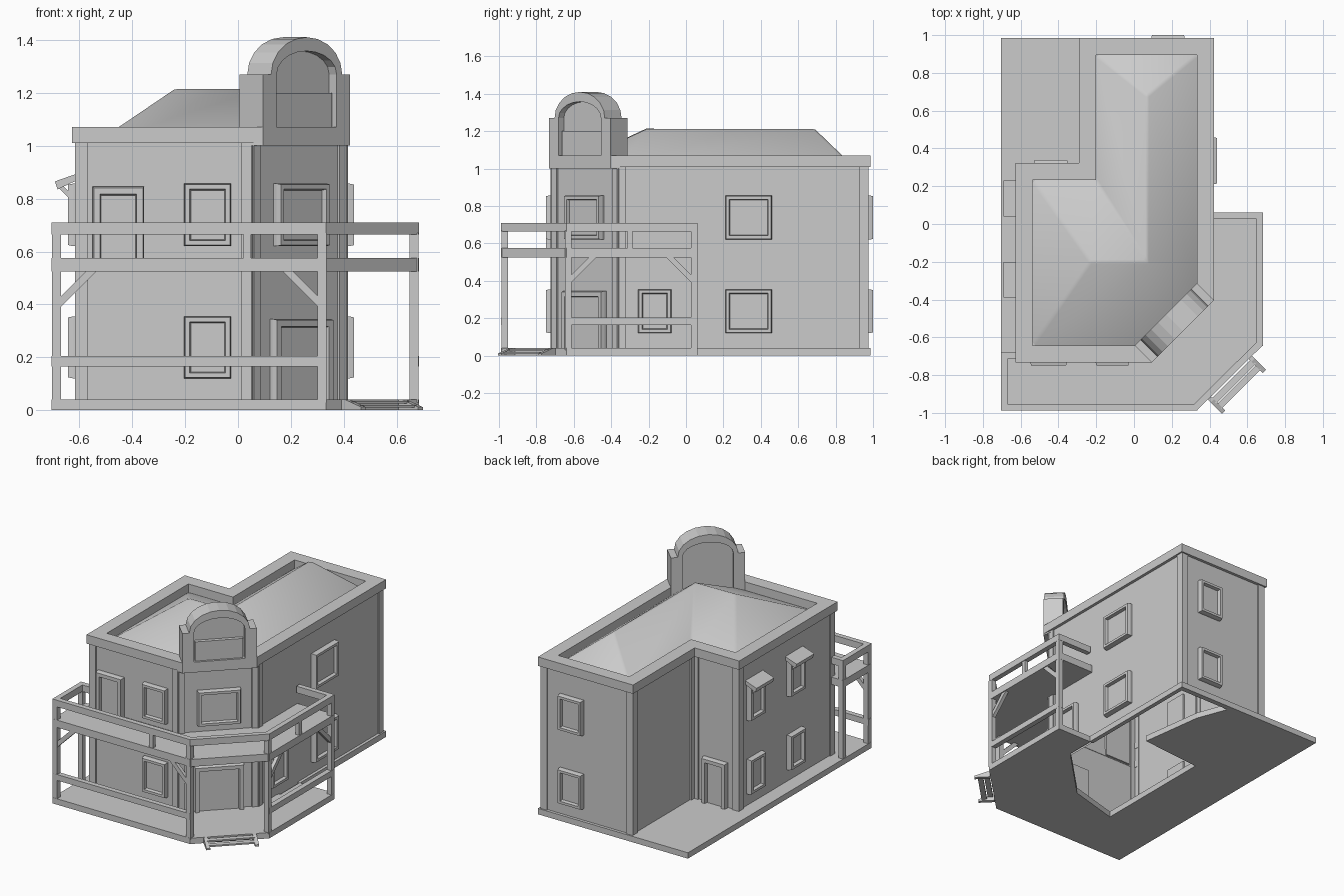
import bpy, bmesh
from math import pi, sin, cos, radians
from mathutils import Matrix, Vector

if "Cube" in bpy.data.objects:
    bpy.data.objects.remove(bpy.data.objects["Cube"])

grey = bpy.data.materials.new("plaster grey")
grey.use_nodes = True
COLOUR = (0.6, 0.6, 0.6, 1)
grey.diffuse_color = COLOUR
grey.node_tree.nodes["Principled BSDF"].inputs["Base Color"].default_value = COLOUR


def finish(name, bm, matrix=None):
    bmesh.ops.recalc_face_normals(bm, faces=bm.faces)
    mesh = bpy.data.meshes.new(name)
    bm.to_mesh(mesh)
    bm.free()
    mesh.materials.append(grey)
    obj = bpy.data.objects.new(name, mesh)
    obj.matrix_world = matrix or Matrix()
    bpy.context.collection.objects.link(obj)
    return obj


def place(x, y, angle):
    """Frame on a wall: local -y points outwards."""
    return Matrix.Translation((x, y, 0)) @ Matrix.Rotation(radians(angle), 4, 'Z')


def prism(name, pts, lo, hi, axis='z', matrix=None, bottom=True):
    """Extrude a 2D outline along z, x or y."""
    bm = bmesh.new()
    put = {'z': lambda a, b, t: (a, b, t), 'y': lambda a, b, t: (a, t, b),
           'x': lambda a, b, t: (t, a, b)}[axis]
    low = [bm.verts.new(put(a, b, lo)) for a, b in pts]
    high = [bm.verts.new(put(a, b, hi)) for a, b in pts]
    if bottom:
        bm.faces.new(low)
    bm.faces.new(high)
    for i in range(len(pts)):
        j = (i + 1) % len(pts)
        bm.faces.new((low[i], low[j], high[j], high[i]))
    return finish(name, bm, matrix)


def box(name, x0, x1, y0, y1, z0, z1, matrix=None):
    return prism(name, [(x0, y0), (x1, y0), (x1, y1), (x0, y1)], z0, z1, 'z', matrix)


def inset(pts, d, closed=True):
    """Move an anticlockwise path to its left by d with mitred corners."""
    v = [Vector(p) for p in pts]
    n, out = len(v), []
    for i, p in enumerate(v):
        a = (p - v[i - 1]).normalized() if closed or i else None
        b = (v[(i + 1) % n] - p).normalized() if closed or i < n - 1 else a
        a = a or b
        na, nb = Vector((-a.y, a.x)), Vector((-b.y, b.x))
        out.append(tuple(p + (na + nb) * d / (1 + na.dot(nb))))
    return out


def rail(name, path, z0, z1, width=0.035):
    return prism(name, path + inset(path, width, False)[::-1], z0, z1)


def opening(name, x, y, angle, width, z0, z1, border=0.024):
    """Raised, chamfered frame around a sunken pane."""
    bm = bmesh.new()
    bmesh.ops.create_cube(bm, size=1)
    bmesh.ops.scale(bm, vec=(width, 0.03, z1 - z0), verts=bm.verts)
    bmesh.ops.translate(bm, vec=(0, 0, (z0 + z1) / 2), verts=bm.verts)
    bm.normal_update()
    face = [f for f in bm.faces if f.normal.y < -0.9]
    for thick, depth in ((0.006, 0.02), (border, 0), (0.006, -0.022)):
        bmesh.ops.inset_individual(bm, faces=face, thickness=thick, depth=depth)
    return finish(name, bm, place(x, y, angle))


# House shell with a set-back corner wall, and corner strips
L, R, F, B = -0.627, 0.424, -0.733, 0.986
back = [(R, B), (-0.292, B), (-0.292, 0.324), (L, 0.324)]
house = [(L, F), (0.095, F), (R, -0.404)] + back
walls = inset([(L, F), (0.06, F), (R, -0.369)] + back, 0.02)
prism("walls", walls, 0.0, 1.01, bottom=False)
for i, p in enumerate(walls):
    a, b = Vector(p), Vector(walls[(i + 1) % len(walls)])
    span = b - a
    frame = Matrix.Translation((a.x, a.y, 0)) @ Matrix.Rotation(
        Vector((1, 0)).angle_signed(span) * -1, 4, 'Z')
    for x in (-0.008, span.length - 0.04):
        box("corner_strip", x, x + 0.048, -0.01, 0.005, 0.04, 1.01, frame)

# Parapet ring
bm = bmesh.new()
inner = inset(house, 0.09)
rings = [[bm.verts.new((x, y, z)) for x, y in pts] for pts, z in
         ((house, 1.01), (house, 1.07), (inner, 1.07), (inner, 1.01))]
for k in range(4):
    r, s = rings[k], rings[(k + 1) % 4]
    for i in range(len(r)):
        j = (i + 1) % len(r)
        bm.faces.new((r[i], r[j], s[j], s[i]))
finish("parapet", bm)
prism("corner_soffit", [(0.03, F + 0.01), (0.095, F), (R, -0.404), (R - 0.01, -0.34)], 1.0, 1.012)

# Hipped roof behind the parapet, with softened ridges
bm = bmesh.new()
e = [bm.verts.new((x, y, 1.012)) for x, y in inner]
west, mid, north = [bm.verts.new((x, y, 1.22)) for x, y in
                    ((-0.23, -0.2), (0.07, -0.2), (0.07, 0.68))]
for f in ((e[0], e[1], mid, west), (e[1], e[2], mid), (e[2], e[3], north, mid),
          (e[3], e[4], north), (e[4], e[5], mid, north), (e[5], e[6], west, mid),
          (e[6], e[0], west)):
    bm.faces.new(f)
for f in bm.faces:
    f.smooth = True
roof = finish("hip_roof", bm)
soften = roof.modifiers.new("soft_ridges", 'BEVEL')
soften.width = 0.012
soften.segments = 1
soften.limit_method = 'ANGLE'
soften.angle_limit = radians(30)

# Ground slab, open under the main rooms
edge = [(-0.705, -0.988), (0.332, -0.988), (0.684, -0.64), (0.684, 0.062), (0.42, 0.062)]
prism("ground_slab", edge + [(0.42, -0.14), (0.06, -0.5), (-0.3, -0.6), (-0.3, 0.26),
      (0.15, 0.3), (0.09, 0.74), (0.01, 0.95), (R, 0.95), (R, B), (-0.705, B)], 0, 0.04)
box("plinth", 0.395, R, 0.06, 0.95, 0, 0.04)

# Balcony deck and rails
path = [(-0.705, -0.68)] + edge
prism("balcony_deck", path + [(0.40, 0.06), (0.40, -0.36), (0.05, -0.71),
                              (-0.60, -0.71), (-0.60, -0.68)], 0.525, 0.575)
rail("balcony_rail", path, 0.665, 0.71)
rail("porch_rail_front", path[1:3], 0.165, 0.205)
rail("porch_rail_side", path[3:5], 0.165, 0.205)
box("balcony_rail_end", -0.705, -0.60, -0.715, -0.68, 0.665, 0.71)

# Posts and balusters
for x, y in ((-0.686, -0.97), (0.318, -0.97), (0.666, -0.63),
             (0.666, 0.044), (-0.686, -0.698)):
    box("porch_post", x - 0.017, x + 0.017, y - 0.017, y + 0.017, 0.03, 0.67)
for x, y in ((0.035, -0.97), (0.666, -0.3)):
    box("baluster", x - 0.014, x + 0.014, y - 0.014, y + 0.014, 0.57, 0.67)


# Diagonal braces beside the posts
def brace(name, start, way, axis, depth):
    pts = [(start, 0.39), (start, 0.43), (start + way * 0.1, 0.53), (start + way * 0.14, 0.53)]
    prism(name, pts, depth - 0.012, depth + 0.012, axis)


brace("brace_front", -0.67, 1, 'y', -0.97)
brace("brace_front", 0.304, -1, 'y', -0.97)
brace("brace_side", -0.615, 1, 'x', 0.666)
brace("brace_side", 0.03, -1, 'x', 0.666)

# Windows and doors
LOW, HIGH = (0.12, 0.355), (0.62, 0.857)
front_y, side_x, left_x, back_y = F + 0.02, R - 0.02, L + 0.02, B - 0.02
for z in (LOW, HIGH):
    opening("front_window", -0.115, front_y, 0, 0.178, *z)
    opening("side_window", side_x, 0.335, 90, 0.25, *z)
    opening("back_window", 0.18, back_y, 180, 0.178, *z)
    for y in (-0.295, 0.135):
        opening("left_window", left_x, y, -90, 0.16, *z)
opening("porch_window", side_x, -0.167, 90, 0.178, *LOW)
opening("balcony_door", -0.452, front_y, 0, 0.195, 0.53, 0.845, 0.034)
opening("back_door", -0.44, 0.304, 180, 0.18, 0.005, 0.345, 0.034)
opening("entrance_door", 0.23, -0.535, 45, 0.31, 0.005, 0.345, 0.034)
opening("corner_window", 0.23, -0.535, 45, 0.27, *HIGH)

# Window awnings with brackets
for y in (-0.295, 0.135):
    frame = place(left_x, y, -90)
    prism("awning", [(0, 0.87), (0, 0.895), (-0.085, 0.865), (-0.075, 0.835)],
          -0.095, 0.095, 'x', frame)
    for x in (-0.07, 0.06):
        prism("awning_bracket", [(0, 0.77), (0, 0.795), (-0.06, 0.855), (-0.07, 0.84)],
              x, x + 0.012, 'x', frame)

# Arched gable on the cut corner
front = place((0.095 + R) / 2, (F - 0.404) / 2, 45)


def arch(radius, rise, base, n=10):
    return [(-radius * cos(pi * i / n), base + rise * sin(pi * i / n)) for i in range(n + 1)]


outer = [(-0.233, 1.0), (-0.233, 1.27)] + arch(0.19, 0.14, 1.27) + [(0.233, 1.27), (0.233, 1.0)]
field = [(-0.16, 1.0)] + arch(0.16, 0.088, 1.27) + [(0.16, 1.0)]
prism("gable_frame", outer + field[::-1], 0, 0.127, 'y', front)
prism("gable_panel", [(-0.17, 1.0)] + arch(0.17, 0.1, 1.27) + [(0.17, 1.0)],
      0.04, 0.10, 'y', front)
box("gable_sill", -0.17, 0.17, 0.0, 0.06, 1.0, 1.06, front)
box("blank_plaque", -0.15, 0.15, 0.015, 0.05, 1.06, 1.2, front)

# Entrance steps
steps = place(0.508, -0.814, 45)
for y, z in ((-0.045, 0.025), (-0.085, 0.01)):
    box("step_tread", -0.15, 0.15, y, y + 0.035, z, z + 0.01, steps)
for x in (-0.165, 0.14):
    prism("step_stringer", [(0, 0), (0, 0.04), (-0.02, 0.04), (-0.105, 0.012), (-0.105, 0)],
          x, x + 0.025, 'x', steps)
